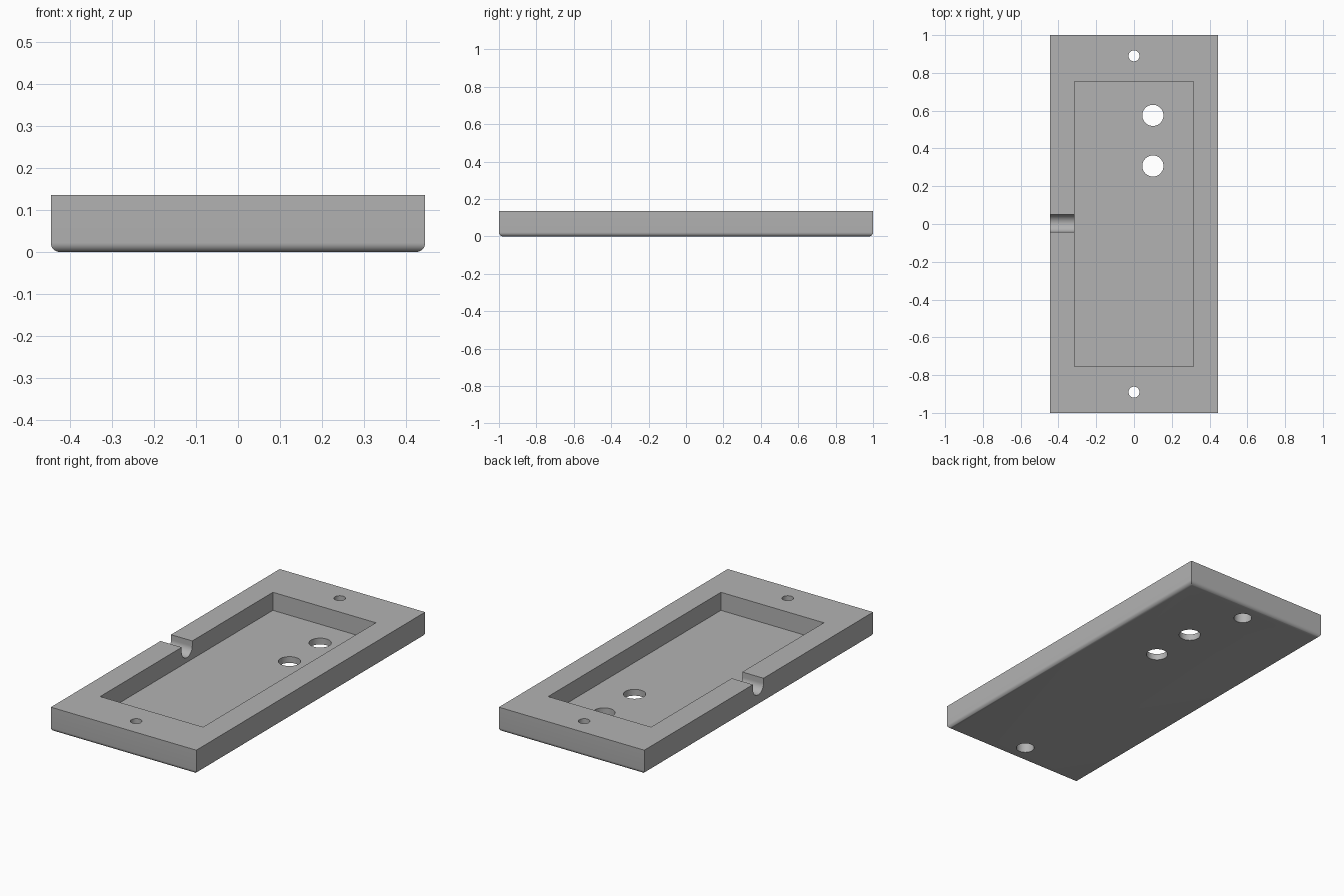
import bpy, bmesh, math

if "Cube" in bpy.data.objects:
    bpy.data.objects.remove(bpy.data.objects["Cube"])

W, L, H = 0.445, 1.0, 0.135      # half width, half length, height
R = 0.022                        # bottom edge rounding
FLOOR = 0.035

grey = bpy.data.materials.new("grey")
grey.diffuse_color = (0.45, 0.45, 0.45, 1)
grey.use_nodes = True
grey.node_tree.nodes["Principled BSDF"].inputs["Base Color"].default_value = grey.diffuse_color


def make_object(name, bm):
    bmesh.ops.recalc_face_normals(bm, faces=bm.faces)
    mesh = bpy.data.meshes.new(name)
    bm.to_mesh(mesh)
    bm.free()
    mesh.materials.append(grey)
    ob = bpy.data.objects.new(name, mesh)
    bpy.context.collection.objects.link(ob)
    return ob


def loft(name, rings):
    """Skin a stack of closed rings and cap both ends."""
    bm = bmesh.new()
    loops = [[bm.verts.new(p) for p in ring] for ring in rings]
    n = len(loops[0])
    for a, b in zip(loops, loops[1:]):
        for i in range(n):
            j = (i + 1) % n
            bm.faces.new((a[i], a[j], b[j], b[i]))
    bm.faces.new(loops[0])
    bm.faces.new(loops[-1])
    return make_object(name, bm)


def rect(hx, hy, z):
    return [(-hx, -hy, z), (hx, -hy, z), (hx, hy, z), (-hx, hy, z)]


def circle(x, y, r, z, n=48):
    return [(x + r * math.cos(2 * math.pi * i / n),
             y + r * math.sin(2 * math.pi * i / n), z) for i in range(n)]


# Tray body: sharp upright corners, rounded bottom edges
rings = []
for i in range(9):
    a = math.pi / 2 * i / 8
    inset = R * (1 - math.sin(a))
    rings.append(rect(W - inset, L - inset, R * (1 - math.cos(a))))
rings.append(rect(W, L, H))
body = loft("tray_body", rings)

# Rectangular pocket
cutters = [loft("pocket_cutter", [rect(0.315, 0.755, FLOOR), rect(0.315, 0.755, 0.3)])]

# Two round openings through the floor
for y in (0.575, 0.307):
    cutters.append(loft("floor_hole_cutter",
                        [circle(0.1, y, 0.056, -0.1), circle(0.1, y, 0.056, 0.3)]))

# Screw holes with a wider bore from below
for y in (-0.89, 0.89):
    cutters.append(loft("screw_hole_cutter", [
        circle(0, y, 0.047, -0.1), circle(0, y, 0.047, 0.09),
        circle(0, y, 0.029, 0.09), circle(0, y, 0.029, 0.3)]))

# Round-bottomed cable slot in the left wall
r, cy, cz = 0.046, 0.004, 0.107
profile = [(cy + r, 0.3), (cy - r, 0.3)]
profile += [(cy - r * math.cos(math.pi * i / 24), cz - r * math.sin(math.pi * i / 24))
            for i in range(25)]
cutters.append(loft("cable_slot_cutter",
                    [[(x, y, z) for y, z in profile] for x in (-0.6, -0.2)]))

# Cut everything out of the body
for cutter in cutters:
    cutter.hide_render = True
    cutter.hide_viewport = True
    mod = body.modifiers.new(cutter.name, 'BOOLEAN')
    mod.operation = 'DIFFERENCE'
    mod.solver = 'EXACT'
    mod.object = cutter

# Bake the cuts, drop the cutters, smooth the curved faces
bpy.context.view_layer.update()
deps = bpy.context.evaluated_depsgraph_get()
mesh = bpy.data.meshes.new_from_object(body.evaluated_get(deps))
body.modifiers.clear()
body.data = mesh
for cutter in cutters:
    bpy.data.objects.remove(cutter)
mesh.materials.clear()
mesh.materials.append(grey)
bpy.context.view_layer.objects.active = body
body.select_set(True)
bpy.ops.object.shade_smooth_by_angle(angle=math.radians(30))
